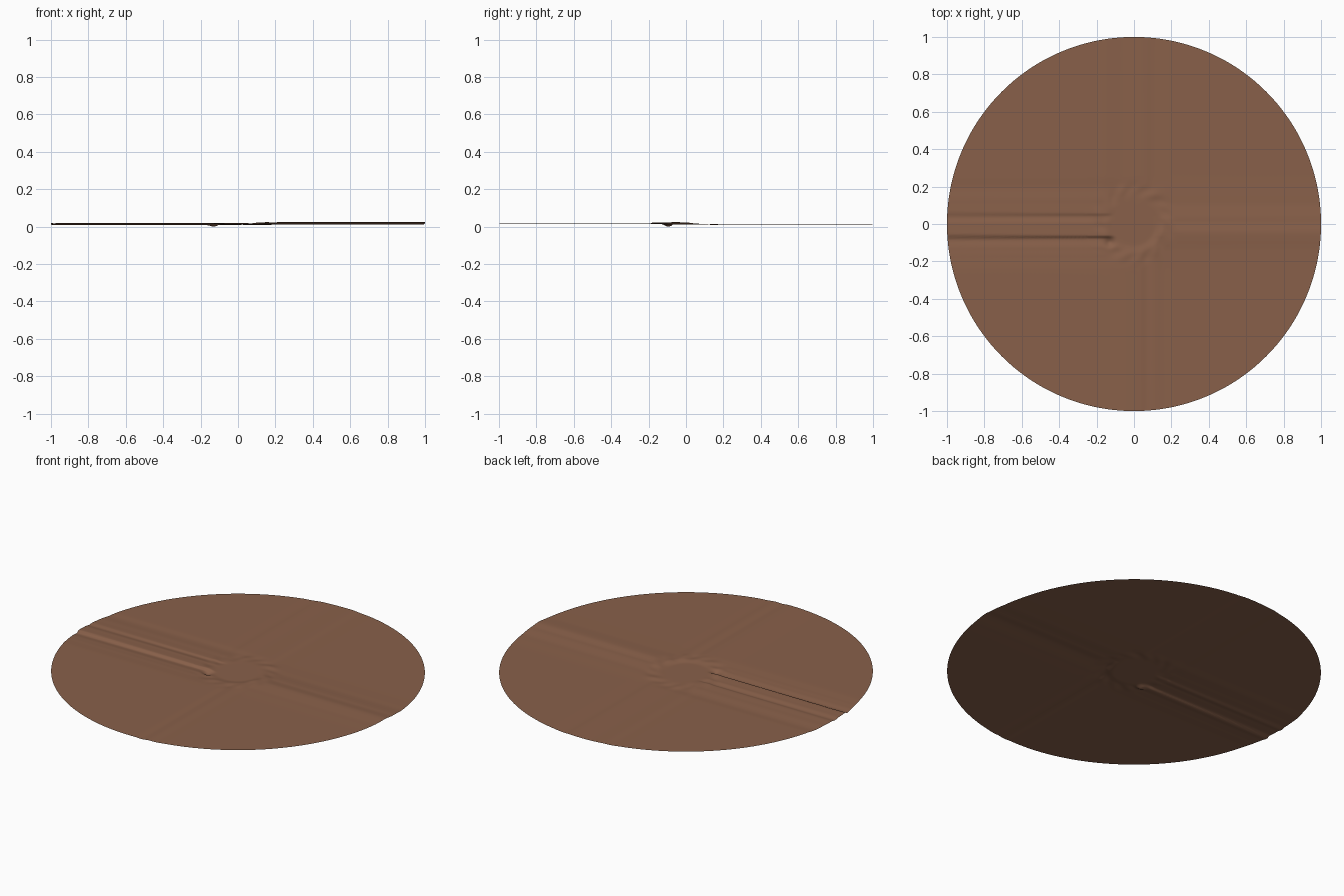
import bpy, bmesh, math

cube = bpy.data.objects.get("Cube")
if cube:
    bpy.data.objects.remove(cube, do_unlink=True)

SEGMENTS, INNER, OUTER = 480, 36, 36


def ease(a, b, v):
    t = max(0.0, min(1.0, (v - a) / (b - a)))
    return t * t * (3 - 2 * t)


def profile(points, v):
    """Smooth height along a short list of (position, height) pairs."""
    if v <= points[0][0]:
        return points[0][1]
    for (a, ha), (b, hb) in zip(points, points[1:]):
        if v <= b:
            return ha + (hb - ha) * ease(a, b, v)
    return points[-1][1]


# Cross-sections of the shallow folds running out to each side
LEFT = [(-.25, .021), (-.17, .018), (-.13, .016), (-.08, .010), (-.06, .020),
        (.0, .018), (.04, .012), (.06, .016), (.12, .014), (.2, .010), (.25, .012)]
RIGHT = [(-.25, .021), (-.15, .022), (-.05, .026), (.02, .020), (.12, .014), (.25, .012)]
BACK = [(-.25, 0), (-.2, -.001), (-.15, .001), (-.08, 0), (.06, .001), (.1, -.001), (.2, 0)]
FRONT = [(-.2, 0), (.03, .001), (.07, -.002), (.11, .001), (.16, -.001), (.2, 0)]


def height(x, y):
    r, a = math.hypot(x, y), math.atan2(y, x)
    side = ease(-.2, .2, x)
    z = profile(LEFT, y) * (1 - side) + profile(RIGHT, y) * side
    z += profile(BACK, x) * ease(.1, .25, y) + profile(FRONT, x) * ease(.1, .25, -y)
    # Sunken centre
    core = 1 - ease(.11, .16, r)
    z = z * (1 - core) + .014 * core
    # Uneven radial crumples around the rim
    rim = math.exp(-((r - .185) / .03) ** 2)
    z += rim * (.0015 * math.sin(13 * a + 40 * r) + .0015 * math.sin(7 * a + 1))
    # Deepest dent beside the left fold
    z -= .011 * math.exp(-((x + .13) ** 2 + (y + .1) ** 2) / .0006)
    return z


# Crumpled disc, with rings packed closer around the centre
radii = [.26 * i / INNER for i in range(1, INNER + 1)]
radii += [.26 + .74 * i / OUTER for i in range(1, OUTER + 1)]
bm = bmesh.new()
centre = bm.verts.new((0, 0, height(0, 0)))
rings = []
for r in radii:
    ring = []
    for i in range(SEGMENTS):
        a = math.tau * i / SEGMENTS
        x, y = r * math.cos(a), r * math.sin(a)
        ring.append(bm.verts.new((x, y, height(x, y))))
    rings.append(ring)
for i in range(SEGMENTS):
    j = (i + 1) % SEGMENTS
    bm.faces.new((centre, rings[0][i], rings[0][j]))
    for low, high in zip(rings, rings[1:]):
        bm.faces.new((low[i], high[i], high[j], low[j]))

# Rest the lowest dent on the ground
lowest = min(v.co.z for v in bm.verts)
bmesh.ops.translate(bm, verts=bm.verts, vec=(0, 0, -lowest))
mesh = bpy.data.meshes.new("ground_disc")
bm.to_mesh(mesh)
bm.free()
disc = bpy.data.objects.new("ground_disc", mesh)
bpy.context.collection.objects.link(disc)

# Earth brown
mat = bpy.data.materials.new("earth_brown")
mat.use_nodes = True
colour = (.25, .118, .068, 1)
mat.diffuse_color = colour
mat.node_tree.nodes["Principled BSDF"].inputs["Base Color"].default_value = colour
mesh.materials.append(mat)

bpy.context.view_layer.objects.active = disc
disc.select_set(True)
bpy.ops.object.shade_smooth_by_angle(angle=math.radians(40))
